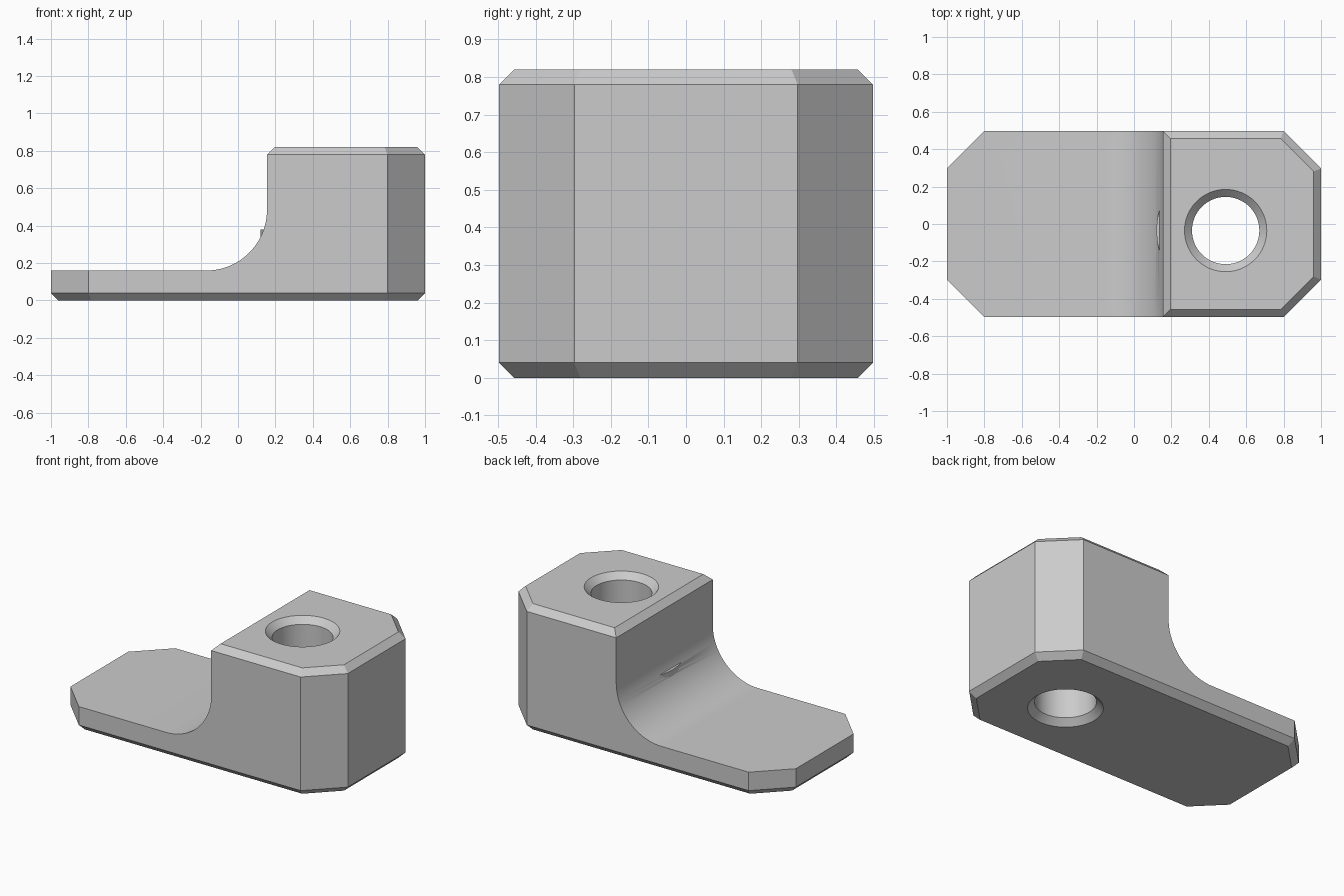
import bpy, bmesh, math

cube = bpy.data.objects.get("Cube")
if cube:
    bpy.data.objects.remove(cube, do_unlink=True)

grey = bpy.data.materials.new("light_grey")
grey.use_nodes = True
COLOUR = (0.6, 0.6, 0.6, 1)
grey.diffuse_color = COLOUR
grey.node_tree.nodes["Principled BSDF"].inputs["Base Color"].default_value = COLOUR

HALF_Y, HEIGHT, BEVEL, CORNER = 0.497, 0.82, 0.04, 0.2
HOLE = (0.49, -0.035)


def loft(name, rings):
    """Closed solid from a stack of equal-length rings."""
    bm = bmesh.new()
    loops = [[bm.verts.new(p) for p in ring] for ring in rings]
    n = len(loops[0])
    for a, b in zip(loops, loops[1:]):
        for i in range(n):
            j = (i + 1) % n
            bm.faces.new((a[i], a[j], b[j], b[i]))
    bm.faces.new(loops[0][::-1])
    bm.faces.new(loops[-1])
    bmesh.ops.recalc_face_normals(bm, faces=bm.faces)
    mesh = bpy.data.meshes.new(name)
    bm.to_mesh(mesh)
    bm.free()
    mesh.materials.append(grey)
    obj = bpy.data.objects.new(name, mesh)
    bpy.context.collection.objects.link(obj)
    return obj


def plan(z, inset):
    """Rectangle with cut corners, offset evenly inwards."""
    x, y = 1 - inset, HALF_Y - inset
    c = CORNER - inset * (2 - math.sqrt(2))
    return [(x, c - y, z), (x, y - c, z), (x - c, y, z), (c - x, y, z),
            (-x, y - c, z), (-x, c - y, z), (c - x, -y, z), (x - c, -y, z)]


def circle(radius, z, n=64):
    return [(HOLE[0] + radius * math.cos(math.tau * i / n),
             HOLE[1] + radius * math.sin(math.tau * i / n), z) for i in range(n)]


def combine(target, tool, operation):
    tool.hide_render = True
    mod = target.modifiers.new(operation.lower(), "BOOLEAN")
    mod.operation, mod.object, mod.solver = operation, tool, "EXACT"
    bpy.context.view_layer.objects.active = target
    bpy.ops.object.modifier_apply(modifier=mod.name)
    bpy.data.objects.remove(tool, do_unlink=True)


# Bevelled block
body = loft("foot_block", [plan(0, BEVEL), plan(BEVEL, 0),
                           plan(HEIGHT - BEVEL, 0), plan(HEIGHT, BEVEL)])

# Step with a concave fillet and a bevelled upper edge
R, CX, CZ = 0.325, -0.17, 0.485
profile = [(-1.2, 0.16)]
profile += [(CX + R * math.cos(a), CZ + R * math.sin(a))
            for a in (math.radians(-90 + 90 * i / 24) for i in range(25))]
profile += [(0.155, 0.78), (0.255, 0.88), (-1.2, 0.88)]
step = loft("step_cutter", [[(x, y, z) for x, z in profile] for y in (-1, 1)])
combine(body, step, "DIFFERENCE")

# Round boss that just breaks through the fillet
combine(body, loft("boss", [circle(0.37, 0.1, 96), circle(0.37, 0.38, 96)]), "UNION")

# Through hole, countersunk at both ends
bore = loft("bore_cutter", [circle(0.26, -0.04), circle(0.18, 0.04),
                            circle(0.18, 0.78), circle(0.26, 0.86)])
combine(body, bore, "DIFFERENCE")

bpy.ops.object.select_all(action="DESELECT")
body.select_set(True)
bpy.context.view_layer.objects.active = body
bpy.ops.object.shade_smooth_by_angle(angle=math.radians(25))
